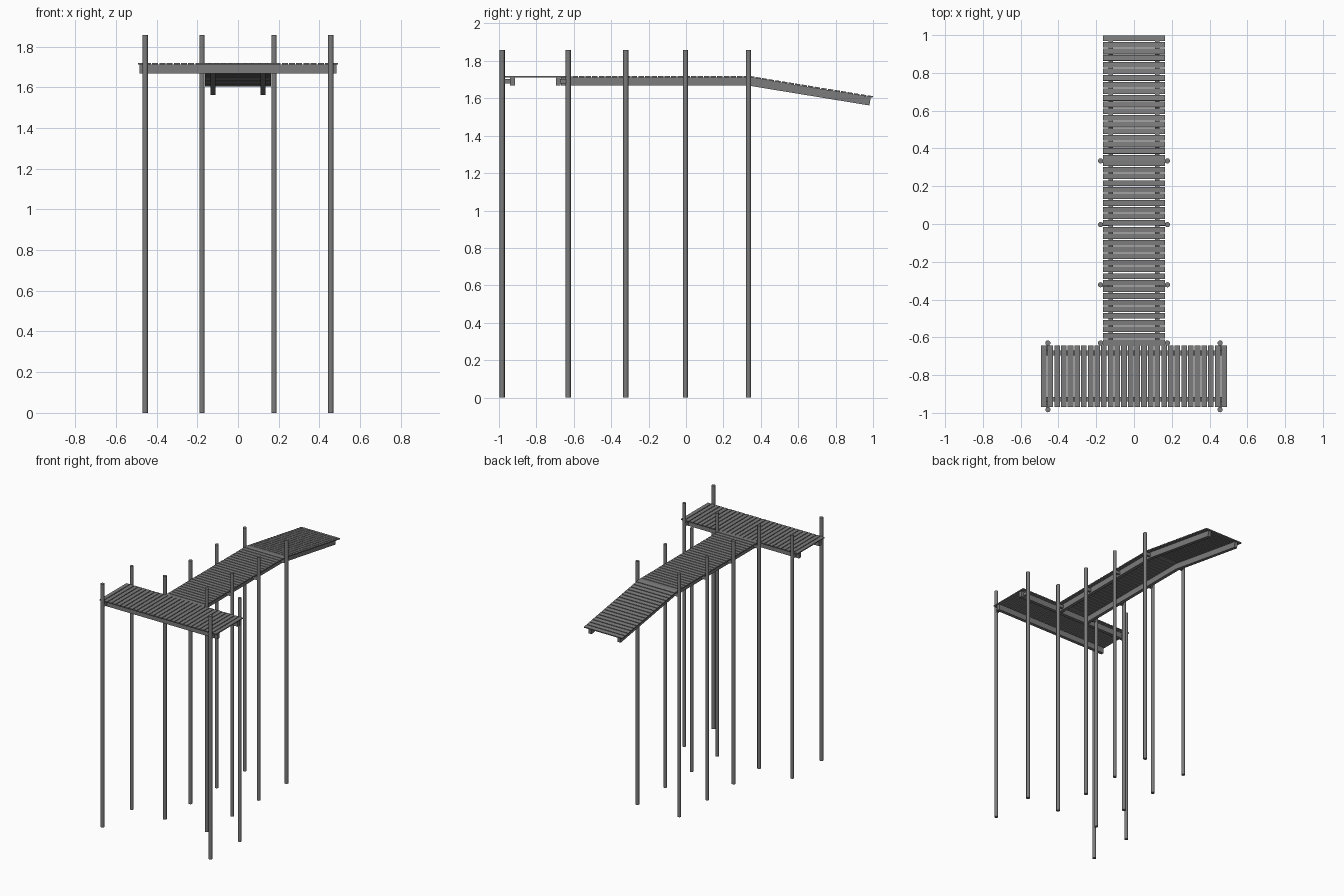
import bpy
import bmesh
import math
from mathutils import Matrix, Vector

cube = bpy.data.objects.get("Cube")
if cube:
    bpy.data.objects.remove(cube, do_unlink=True)

wood = bpy.data.materials.new("weathered_grey")
wood.use_nodes = True
grey = (0.2, 0.2, 0.2, 1)
wood.diffuse_color = grey
wood.node_tree.nodes["Principled BSDF"].inputs["Base Color"].default_value = grey

DECK_TOP, PLANK_T, BEAM_H, BEAM_W = 1.72, 0.008, 0.044, 0.025
PITCH, PLANK_W = 0.035, 0.0295
DECK_W, INSET = 0.326, 0.028
BEAM_TOP = DECK_TOP - PLANK_T


def add_box(bm, lo, hi):
    lo, hi = Vector(lo), Vector(hi)
    matrix = Matrix.Translation((lo + hi) / 2) @ Matrix.Diagonal((*(hi - lo), 1))
    bmesh.ops.create_cube(bm, size=1, matrix=matrix)


def finish(bm, name, matrix=Matrix()):
    bm.transform(matrix)
    mesh = bpy.data.meshes.new(name)
    bm.to_mesh(mesh)
    bm.free()
    mesh.materials.append(wood)
    obj = bpy.data.objects.new(name, mesh)
    bpy.context.collection.objects.link(obj)
    return obj


def deck(name, length, matrix, beam_end):
    """Planked walkway along local +y, top surface on local z = 0."""
    bm = bmesh.new()
    count = round(length / PITCH)
    step = (length - PLANK_W) / (count - 1)
    for i in range(count):
        add_box(bm, (-DECK_W / 2, i * step, -PLANK_T),
                (DECK_W / 2, i * step + PLANK_W, 0))
    finish(bm, name + "_planks", matrix)

    bm = bmesh.new()
    outer = DECK_W / 2 - INSET
    for side in (-1, 1):
        x = side * (outer - BEAM_W / 2)
        add_box(bm, (x - BEAM_W / 2, beam_end[0], -PLANK_T - BEAM_H),
                (x + BEAM_W / 2, length - beam_end[1], -PLANK_T))
    finish(bm, name + "_beams", matrix)


# Straight walkway, sloping ramp and cross platform
HEAD_Y, BEND_Y = -0.805, 0.337
START_Y = HEAD_Y + DECK_W / 2
deck("walkway", BEND_Y - START_Y,
     Matrix.Translation((0, START_Y, DECK_TOP)), (-0.025, 0))
slope = math.radians(-9.3)
deck("ramp", 0.671,
     Matrix.Translation((0, BEND_Y, DECK_TOP)) @ Matrix.Rotation(slope, 4, "X"), (0, 0.01))
deck("platform", 0.985,
     Matrix.Translation((0.4925, HEAD_Y, DECK_TOP)) @ Matrix.Rotation(math.pi / 2, 4, "Z"),
     (0.008, 0.008))

# Posts and the short brackets that tie them to the beams
posts = bmesh.new()
brackets = bmesh.new()
POST_R, POST_H = 0.014, 1.857
BEAM_SIDE = DECK_W / 2 - INSET


def add_post(x, y):
    bmesh.ops.create_cone(posts, cap_ends=True, segments=10, radius1=POST_R, radius2=POST_R,
                          depth=POST_H, matrix=Matrix.Translation((x, y, POST_H / 2)))


for side in (-1, 1):
    for y in (-0.63, -0.322, -0.003, 0.334):
        add_post(side * 0.177, y)
        xs = sorted((side * BEAM_SIDE, side * 0.177))
        add_box(brackets, (xs[0], y - 0.008, BEAM_TOP - 0.034),
                (xs[1], y + 0.008, BEAM_TOP - 0.01))
    for y in (-0.983, -0.63):
        add_post(side * 0.456, y)
        ys = sorted((y, HEAD_Y + math.copysign(BEAM_SIDE, y - HEAD_Y)))
        add_box(brackets, (side * 0.456 - 0.008, ys[0], BEAM_TOP - 0.034),
                (side * 0.456 + 0.008, ys[1], BEAM_TOP - 0.01))

post_obj = finish(posts, "support_posts")
finish(brackets, "post_brackets")

# Rounded shading on the posts
bpy.ops.object.select_all(action="DESELECT")
post_obj.select_set(True)
bpy.context.view_layer.objects.active = post_obj
bpy.ops.object.shade_smooth_by_angle(angle=math.radians(40))
